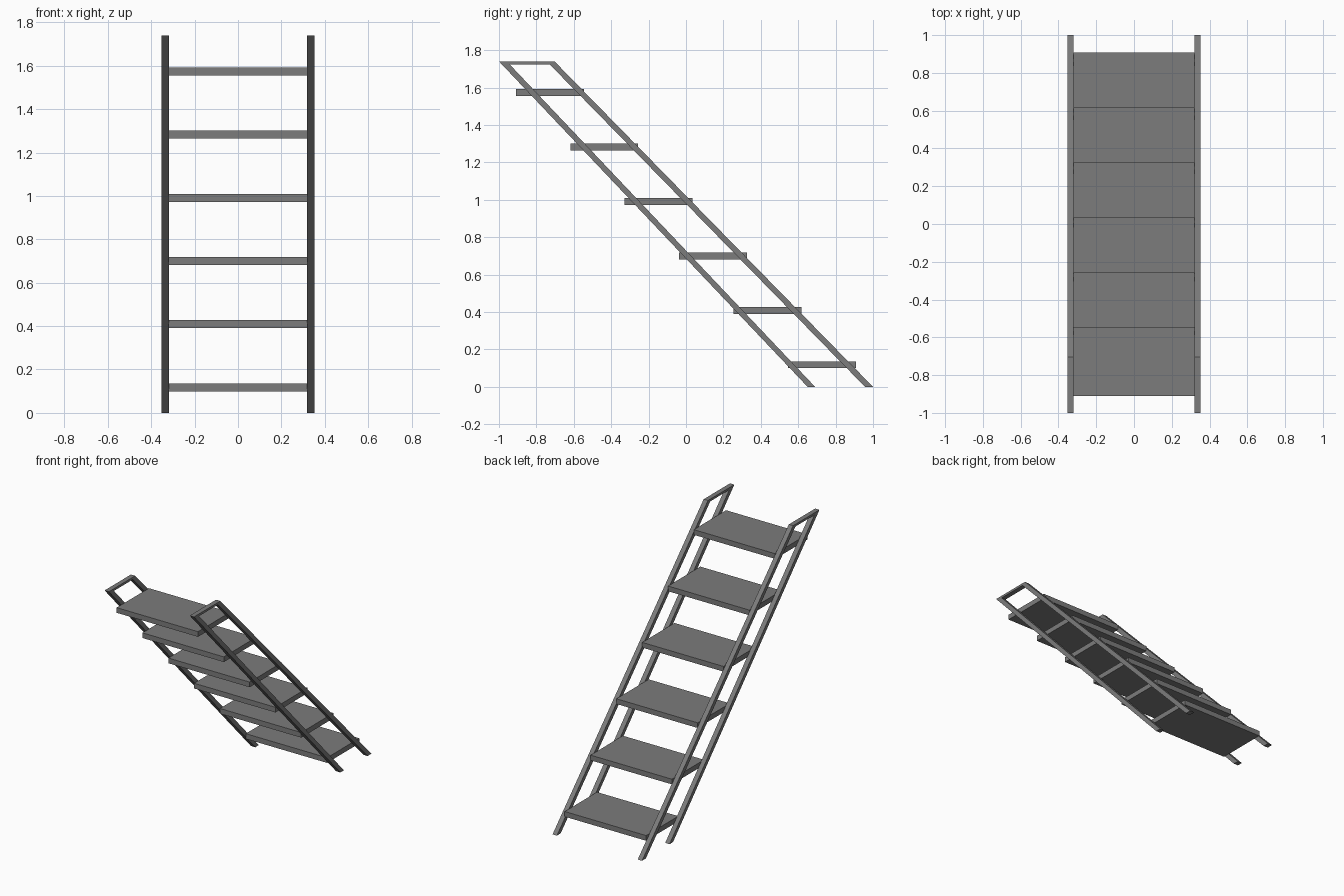
import bpy, bmesh

if "Cube" in bpy.data.objects:
    bpy.data.objects.remove(bpy.data.objects["Cube"])

grey = bpy.data.materials.new("mid grey")
grey.diffuse_color = (0.2, 0.2, 0.2, 1)
grey.use_nodes = True
grey.node_tree.nodes["Principled BSDF"].inputs["Base Color"].default_value = grey.diffuse_color


def finish(name, bm):
    bmesh.ops.recalc_face_normals(bm, faces=bm.faces)
    me = bpy.data.meshes.new(name)
    bm.to_mesh(me)
    bm.free()
    me.materials.append(grey)
    ob = bpy.data.objects.new(name, me)
    bpy.context.collection.objects.link(ob)
    return ob


# side frame outline in y, z: outer path and matching inner path
OUTER = [(0.65, 0), (-1.0, 1.74), (-0.703, 1.74), (1.0, 0)]
INNER = [(0.69, 0), (-0.943, 1.724), (-0.729, 1.724), (0.957, 0)]


def side_frame(name, x0, x1):
    bm = bmesh.new()
    rings = [[bm.verts.new((x, *p)) for x, p in ((x0, o), (x1, o), (x1, i), (x0, i))]
             for o, i in zip(OUTER, INNER)]
    for a, b in zip(rings, rings[1:]):
        for k in range(4):
            n = (k + 1) % 4
            bm.faces.new((a[k], a[n], b[n], b[k]))
    bm.faces.new(rings[0])
    bm.faces.new(rings[-1])
    return finish(name, bm)


side_frame("left_side_frame", -0.353, -0.319)
side_frame("right_side_frame", 0.319, 0.353)

# six flat treads between the frames
STEP = 0.291
for i in range(6):
    bm = bmesh.new()
    bmesh.ops.create_cube(bm, size=1)
    for v in bm.verts:
        v.co.x *= 0.642
        v.co.y = v.co.y * 0.363 + 0.727 - i * STEP
        v.co.z = v.co.z * 0.037 + 0.118 + i * STEP
    finish(f"tread_{i + 1}", bm)
